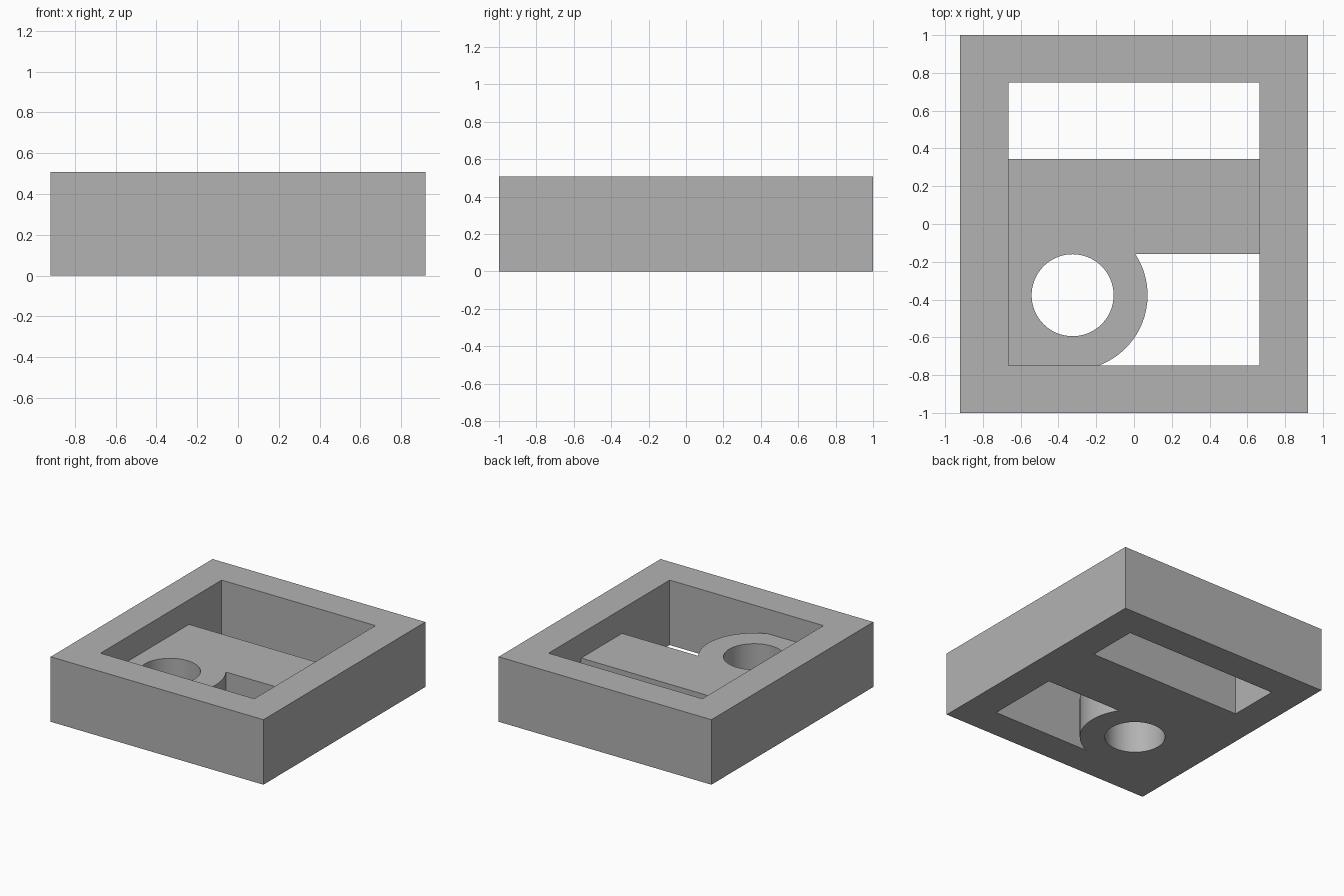
import bpy
import bmesh
from math import asin, cos, sin, pi

cube = bpy.data.objects.get("Cube")
if cube:
    bpy.data.objects.remove(cube, do_unlink=True)

# Main sizes
HALF_X, HALF_Y, HEIGHT = 0.92, 1.0, 0.508
IN_X, IN_Y = 0.665, 0.748          # inner opening half sizes
SHELF_TOP = 0.316
SHELF_FRONT, SHELF_BACK = -0.16, 0.345
CX, CY = -0.325, -0.377            # round boss centre
HOLE_R, BOSS_R = 0.217, 0.397
OVER = 0.1                         # how far cutters overshoot

grey = bpy.data.materials.new("plain grey")
grey.use_nodes = True
colour = (0.448, 0.448, 0.448, 1.0)
grey.diffuse_color = colour
grey.node_tree.nodes["Principled BSDF"].inputs["Base Color"].default_value = colour


def prism(name, outline, z0, z1):
    """Extrude a flat outline from z0 up to z1."""
    bm = bmesh.new()
    face = bm.faces.new([bm.verts.new((x, y, z0)) for x, y in outline])
    top = bmesh.ops.extrude_face_region(bm, geom=[face])["geom"]
    verts = [v for v in top if isinstance(v, bmesh.types.BMVert)]
    bmesh.ops.translate(bm, vec=(0, 0, z1 - z0), verts=verts)
    bmesh.ops.recalc_face_normals(bm, faces=bm.faces)
    mesh = bpy.data.meshes.new(name)
    bm.to_mesh(mesh)
    bm.free()
    mesh.materials.append(grey)
    obj = bpy.data.objects.new(name, mesh)
    bpy.context.collection.objects.link(obj)
    return obj


def rect(x0, x1, y0, y1):
    return [(x0, y0), (x1, y0), (x1, y1), (x0, y1)]


def arc(radius, start, end, steps):
    angles = [start + (end - start) * i / steps for i in range(steps + 1)]
    return [(CX + radius * cos(a), CY + radius * sin(a)) for a in angles]


def cut(body, cutter):
    """Subtract the cutter, bake the result and drop the cutter."""
    cutter.hide_render = True
    mod = body.modifiers.new("cut", "BOOLEAN")
    mod.operation, mod.solver, mod.object = "DIFFERENCE", "EXACT", cutter
    evaluated = body.evaluated_get(bpy.context.evaluated_depsgraph_get())
    mesh = bpy.data.meshes.new_from_object(evaluated)
    body.modifiers.clear()
    body.data = mesh
    bpy.data.objects.remove(cutter, do_unlink=True)


# Outer block
block = prism("frame_block", rect(-HALF_X, HALF_X, -HALF_Y, HALF_Y), 0, HEIGHT)

# Recess above the shelf
cut(block, prism("recess_cutter", rect(-IN_X, IN_X, -IN_Y, IN_Y), SHELF_TOP, HEIGHT + OVER))

# Long slot behind the shelf
cut(block, prism("slot_cutter", rect(-IN_X, IN_X, SHELF_BACK, IN_Y), -OVER, SHELF_TOP + OVER))

# Front window, bounded on one side by the round boss
edge = arc(BOSS_R, asin((SHELF_FRONT - CY) / BOSS_R), asin((-IN_Y - CY) / BOSS_R), 24)
window = edge + [(IN_X, -IN_Y), (IN_X, SHELF_FRONT)]
cut(block, prism("window_cutter", window, -OVER, SHELF_TOP + OVER))

# Round hole through the boss
cut(block, prism("hole_cutter", arc(HOLE_R, 0, 2 * pi, 72)[:-1], -OVER, SHELF_TOP + OVER))

# Smooth round walls, crisp edges
bpy.ops.object.select_all(action="DESELECT")
block.select_set(True)
bpy.context.view_layer.objects.active = block
bpy.ops.object.shade_smooth_by_angle(angle=pi / 6)
